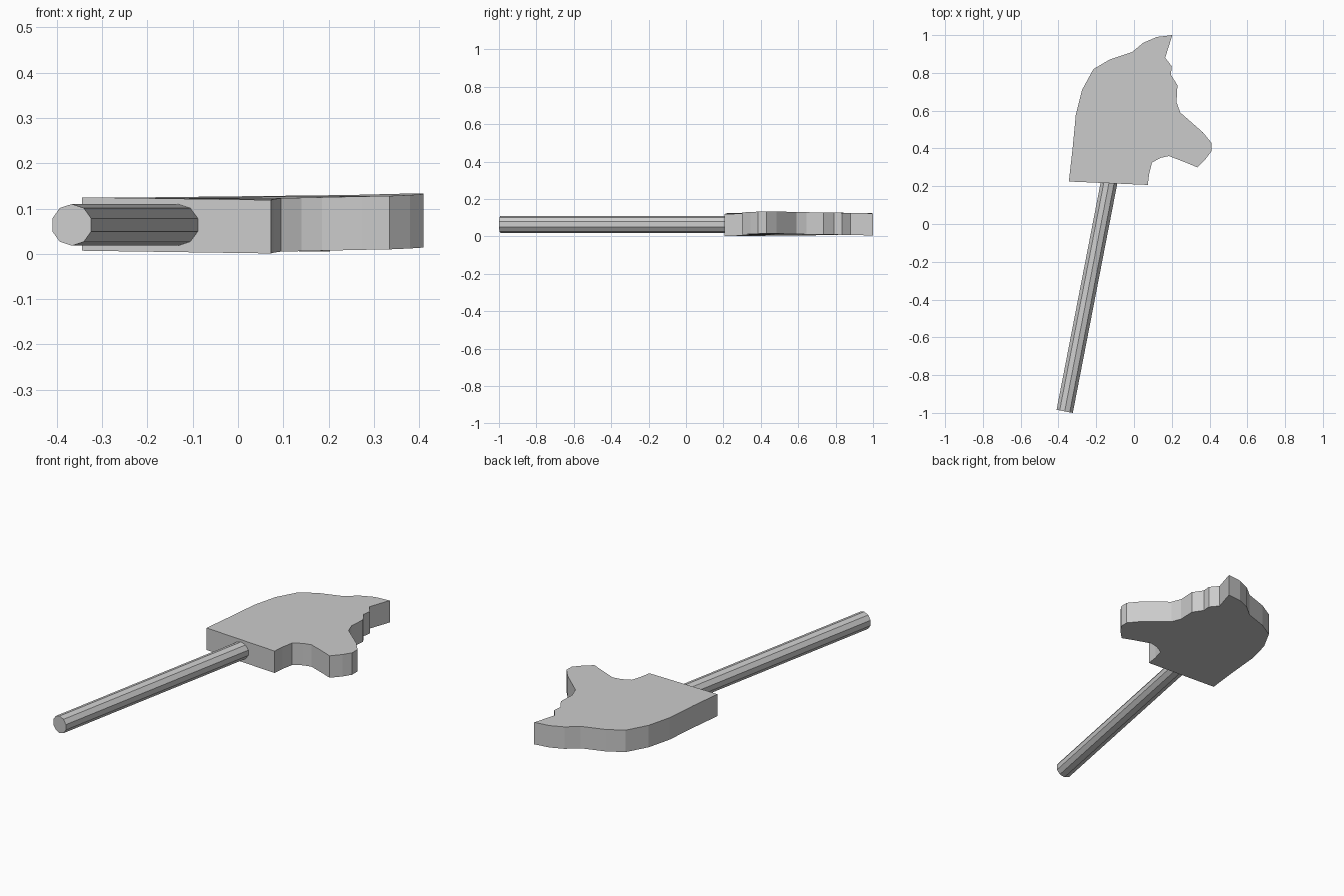
import bpy, bmesh, math
from mathutils import Vector

if "Cube" in bpy.data.objects:
    bpy.data.objects.remove(bpy.data.objects["Cube"])

# Head outline: x, y and mid-plane height (slightly warped board)
outline = [
    (-.345, .225, .066), (-.325, .40, .066), (-.308, .58, .065), (-.275, .71, .065),
    (-.215, .82, .065), (-.13, .87, .065), (-.01, .91, .065), (.05, .96, .065),
    (.12, .99, .065), (.203, 1.0, .064), (.165, .88, .066), (.20, .835, .067),
    (.195, .79, .068), (.23, .735, .069), (.225, .645, .070), (.245, .59, .071),
    (.365, .485, .074), (.41, .43, .074), (.41, .385, .073), (.38, .345, .071),
    (.335, .30, .069), (.275, .325, .068), (.185, .36, .066), (.14, .35, .065),
    (.095, .325, .064), (.08, .265, .062), (.073, .207, .060)]
HALF = .059


def make_object(name, bm):
    bmesh.ops.recalc_face_normals(bm, faces=bm.faces)
    mesh = bpy.data.meshes.new(name)
    bm.to_mesh(mesh)
    bm.free()
    obj = bpy.data.objects.new(name, mesh)
    bpy.context.collection.objects.link(obj)
    return obj


# Flat head board: two caps joined by a side wall
bm = bmesh.new()
low = [bm.verts.new((x, y, z - HALF)) for x, y, z in outline]
high = [bm.verts.new((x, y, z + HALF)) for x, y, z in outline]
bm.faces.new(low)
bm.faces.new(high)
n = len(outline)
for i in range(n):
    j = (i + 1) % n
    bm.faces.new((low[i], low[j], high[j], high[i]))
make_object("horse_head", bm)

# Ten-sided stick, leaning in the ground plane and ending inside the neck
start, end = Vector((-.367, -.992, .064)), Vector((-.131, .225, .064))
axis = (end - start).normalized()
side = Vector((axis.y, -axis.x, 0))
bm = bmesh.new()
rings = []
for centre in (start, end):
    ring = []
    for k in range(10):
        a = math.radians(18 + 36 * k)
        ring.append(bm.verts.new(centre + .046 * (side * math.cos(a) + Vector((0, 0, math.sin(a))))))
    rings.append(ring)
    bm.faces.new(ring)
for k in range(10):
    m = (k + 1) % 10
    bm.faces.new((rings[0][k], rings[0][m], rings[1][m], rings[1][k]))
make_object("stick", bm)
